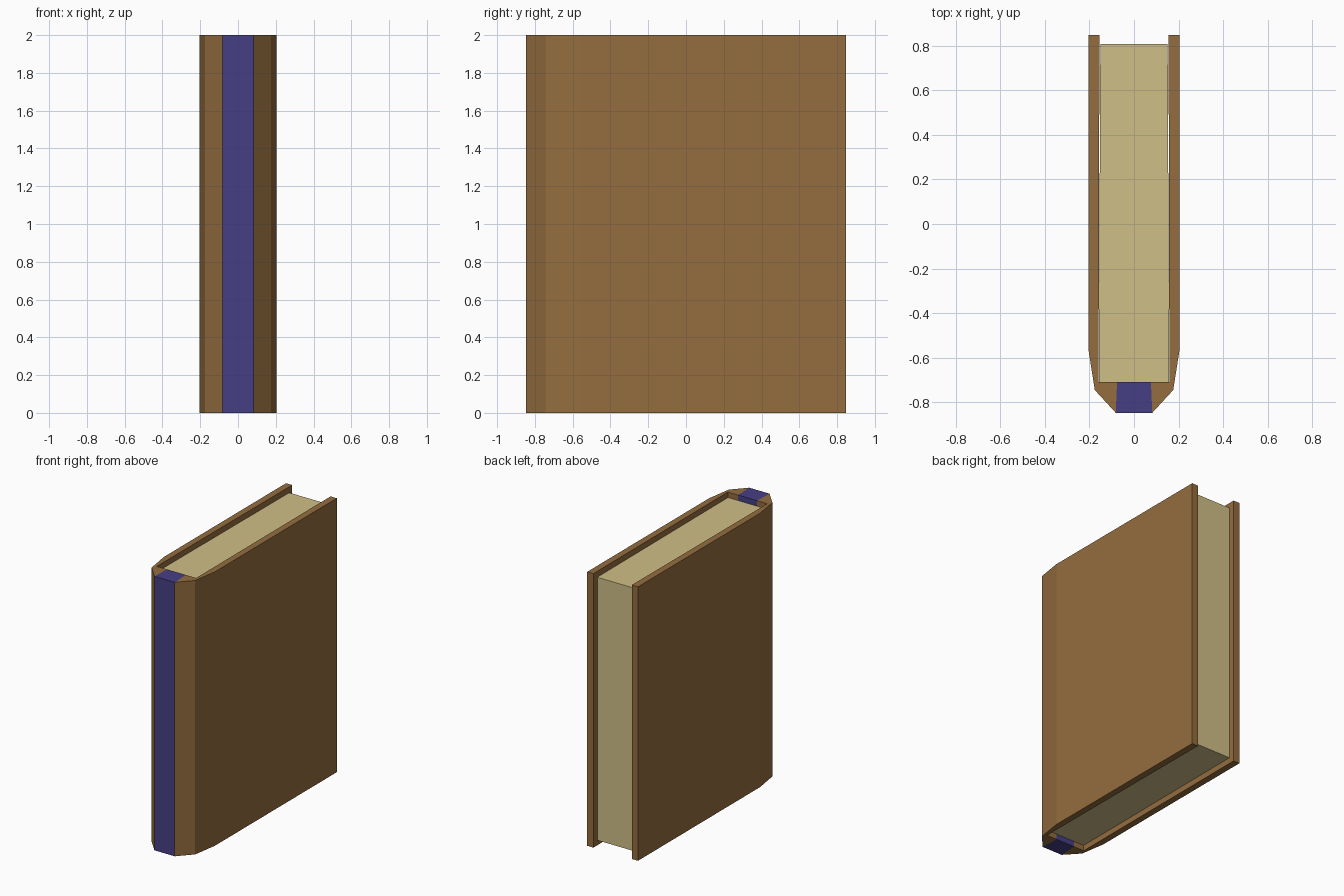
import bpy
import bmesh

cube = bpy.data.objects.get("Cube")
if cube:
    bpy.data.objects.remove(cube, do_unlink=True)


def make_material(name, rgb):
    """Flat material from 0-255 display values."""
    linear = [((c / 255 + 0.055) / 1.055) ** 2.4 for c in rgb]
    mat = bpy.data.materials.new(name)
    mat.use_nodes = True
    mat.diffuse_color = (*linear, 1)
    mat.node_tree.nodes["Principled BSDF"].inputs["Base Color"].default_value = (*linear, 1)
    return mat


def extrude_profile(name, profile, bottom, top, mat):
    """Prism standing along z from an xy outline."""
    bm = bmesh.new()
    base = bm.faces.new([bm.verts.new((x, y, bottom)) for x, y in profile])
    result = bmesh.ops.extrude_face_region(bm, geom=[base])
    verts = [g for g in result["geom"] if isinstance(g, bmesh.types.BMVert)]
    bmesh.ops.translate(bm, verts=verts, vec=(0, 0, top - bottom))
    bmesh.ops.recalc_face_normals(bm, faces=bm.faces)
    mesh = bpy.data.meshes.new(name)
    bm.to_mesh(mesh)
    bm.free()
    mesh.materials.append(mat)
    obj = bpy.data.objects.new(name, mesh)
    bpy.context.collection.objects.link(obj)
    return obj


leather = make_material("brown leather", (148, 109, 62))
cloth = make_material("blue spine cloth", (70, 62, 132))
paper = make_material("cream paper", (207, 191, 135))

# Covers, each wrapping around to the spine with two angled bends
cover = [(0.205, 0.847), (0.205, -0.56), (0.176, -0.745), (0.082, -0.847),
         (0.076, -0.71), (0.159, -0.71), (0.155, 0.847)]
for name, side in (("left_cover", 1), ("right_cover", -1)):
    extrude_profile(name, [(side * x, y) for x, y in cover], 0, 2, leather)

# Spine strip between the covers
spine = [(-0.082, -0.847), (0.082, -0.847), (0.076, -0.71), (-0.076, -0.71)]
extrude_profile("spine", spine, 0, 2, cloth)

# Page block, recessed from the cover edges
pages = [(-0.158, -0.71), (0.158, -0.71), (0.151, 0.808), (-0.151, 0.808)]
extrude_profile("pages", pages, 0.04, 1.96, paper)
